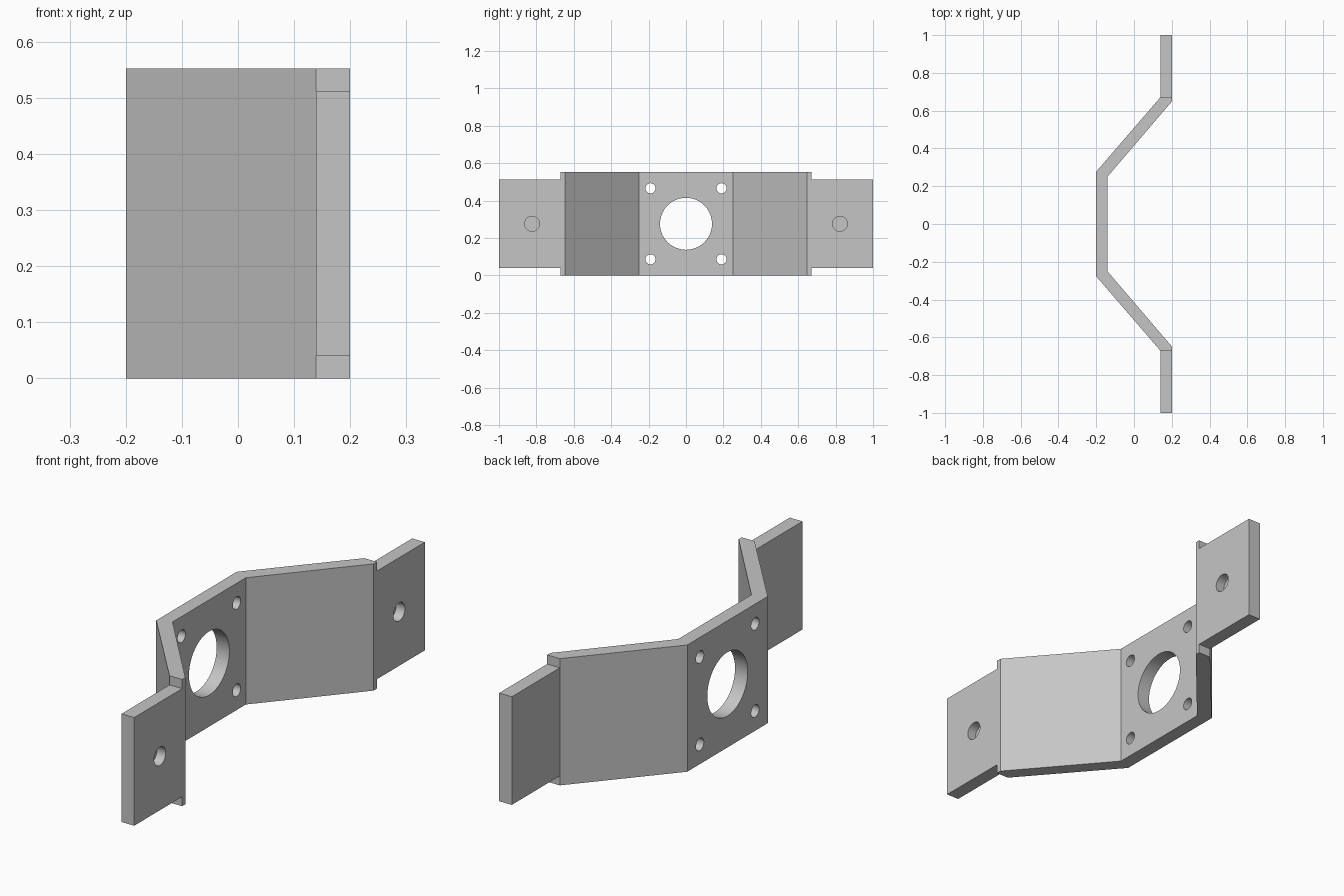
import bpy, bmesh, math
from mathutils import Matrix, Vector

default = bpy.data.objects.get("Cube")
if default:
    bpy.data.objects.remove(default, do_unlink=True)

HEIGHT = 0.552
MID = HEIGHT / 2

steel = bpy.data.materials.new("grey_metal")
steel.use_nodes = True
grey = (0.56, 0.56, 0.56, 1)
steel.diffuse_color = grey
steel.node_tree.nodes["Principled BSDF"].inputs["Base Color"].default_value = grey


def make_object(name, bm):
    bmesh.ops.recalc_face_normals(bm, faces=bm.faces)
    mesh = bpy.data.meshes.new(name)
    bm.to_mesh(mesh)
    bm.free()
    mesh.materials.append(steel)
    obj = bpy.data.objects.new(name, mesh)
    bpy.context.collection.objects.link(obj)
    return obj


def cut(target, name, bm):
    cutter = make_object(name, bm)
    cutter.hide_render = True
    mod = target.modifiers.new(name, "BOOLEAN")
    mod.operation = "DIFFERENCE"
    mod.solver = "EXACT"
    mod.object = cutter
    bpy.context.view_layer.objects.active = target
    bpy.ops.object.modifier_apply(modifier=name)
    bpy.data.objects.remove(cutter, do_unlink=True)


def drill(target, name, radius, x0, x1, y, z):
    bm = bmesh.new()
    place = Matrix.Translation(((x0 + x1) / 2, y, z)) @ Matrix.Rotation(math.pi / 2, 4, "Y")
    bmesh.ops.create_cone(bm, cap_ends=True, segments=48, radius1=radius,
                          radius2=radius, depth=x1 - x0, matrix=place)
    cut(target, name, bm)


def notch(target, name, low, high):
    low, high = Vector(low), Vector(high)
    bm = bmesh.new()
    place = Matrix.Translation((low + high) / 2) @ Matrix.Diagonal((high - low).to_4d())
    bmesh.ops.create_cube(bm, size=1, matrix=place)
    cut(target, name, bm)


# Bent strip: half outlines mirrored in y, then extruded upward
outer = [(-0.2, 0.277), (0.139, 0.67), (0.139, 1)]
inner = [(0.2, 1), (0.2, 0.648), (-0.139, 0.252)]
half = outer + inner
outline = half + [(x, -y) for x, y in reversed(half)]
bm = bmesh.new()
base = bm.faces.new([bm.verts.new((x, y, 0)) for x, y in outline])
top = bmesh.ops.extrude_face_region(bm, geom=[base])["geom"]
bmesh.ops.translate(bm, vec=(0, 0, HEIGHT),
                    verts=[v for v in top if isinstance(v, bmesh.types.BMVert)])
bracket = make_object("mounting_bracket", bm)

# End tabs: narrowed above and below, with a blind hole on the inner face
for side in (-1, 1):
    y0, y1 = sorted((side * 0.67, side * 1.1))
    notch(bracket, "tab_lower_notch", (0.05, y0, -0.1), (0.3, y1, 0.041))
    notch(bracket, "tab_upper_notch", (0.05, y0, 0.512), (0.3, y1, 0.7))
    drill(bracket, "tab_hole", 0.04, 0.158, 0.3, side * 0.823, MID)

# Centre plate: large bore and four screw holes
drill(bracket, "centre_bore", 0.139, -0.3, 0, 0, MID)
for sy in (-1, 1):
    for sz in (-1, 1):
        drill(bracket, "screw_hole", 0.027, -0.3, 0, sy * 0.19, MID + sz * 0.19)

# Round hole walls, crisp bends
bpy.ops.object.select_all(action="DESELECT")
bracket.select_set(True)
bpy.context.view_layer.objects.active = bracket
bpy.ops.object.shade_smooth_by_angle(angle=math.radians(30))
